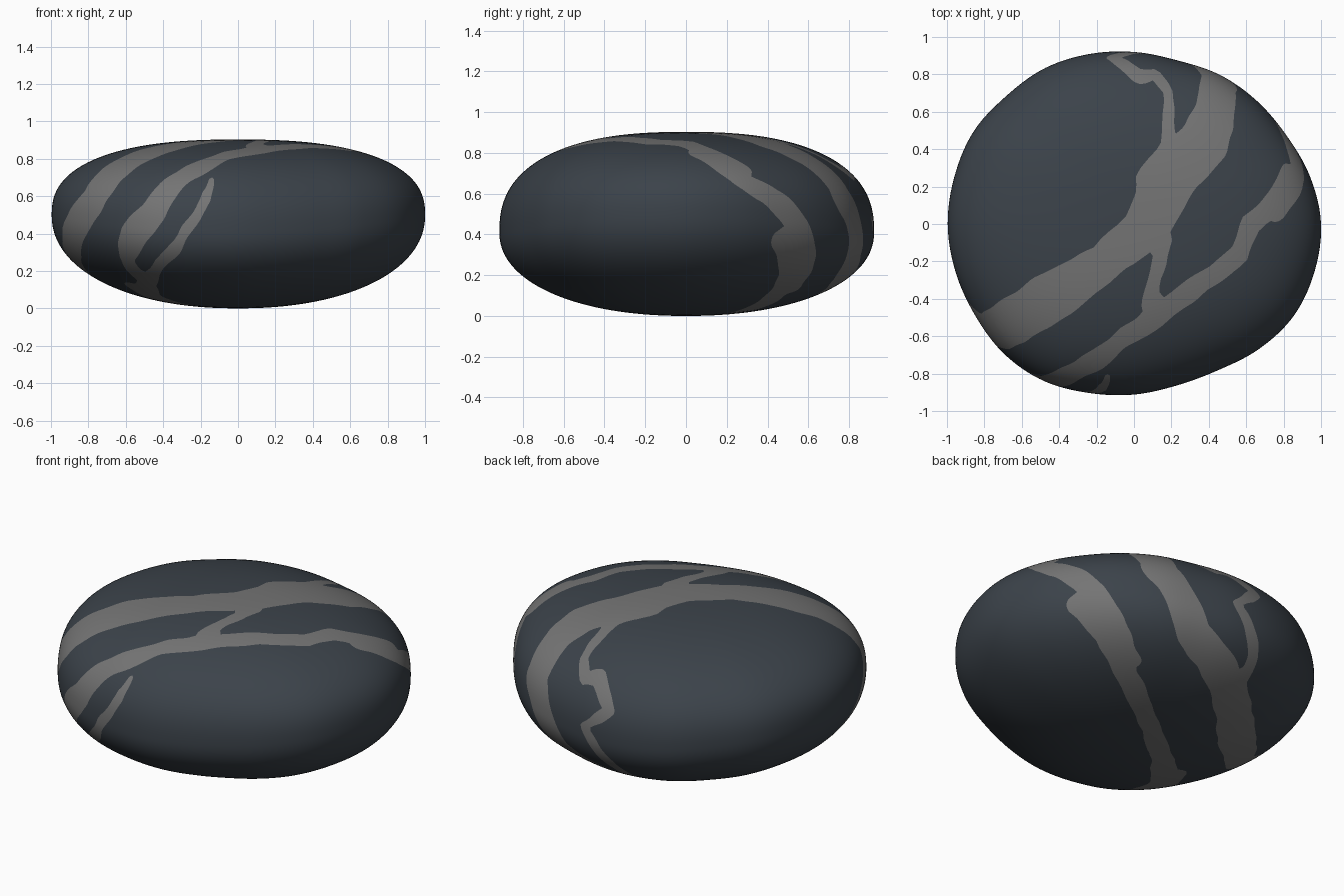
import bpy
import bmesh
from math import atan2, cos, hypot, pi, floor
from mathutils import Vector, geometry, noise

cube = bpy.data.objects.get("Cube")
if cube:
    bpy.data.objects.remove(cube, do_unlink=True)

# Plan outline of the pebble: radius at every 15 degrees, anticlockwise from +x
OUTLINE = [1.0, .975, .943, .93, .92, .905, .92, .94, .96, .967, .99, .993,
           .996, .988, .98, .982, .968, .935, .912, .893, .902, .945, .985, .998]


def outline_radius(angle):
    """Smooth periodic interpolation of the outline."""
    place = (angle / (2 * pi)) % 1 * len(OUTLINE)
    i = floor(place)
    t = place - i
    a, b, c, d = (OUTLINE[(i + k) % len(OUTLINE)] for k in (-1, 0, 1, 2))
    return b + t / 2 * (c - a + t * (2 * a - 5 * b + 4 * c - d + t * (3 * (b - c) + d - a)))


def measure(p):
    """Return rim height and the level of p, which is 1 on the surface."""
    angle = atan2(p.y, p.x)
    rim = .455 + .045 * cos(2 * angle)
    above = p.z > rim
    power = 2.45 if above else 2.15
    height = .903 - rim if above else rim
    level = (hypot(p.x, p.y) / outline_radius(angle)) ** power
    level += (abs(p.z - rim) / height) ** power
    return rim, level ** (1 / power)


def snap(p):
    """Move a point onto the pebble surface."""
    rim, level = measure(p)
    return Vector((p.x / level, p.y / level, rim + (p.z - rim) / level))


# Directions from which stripe paths are laid on: right axis and outward axis
SIDES = {
    "top": (Vector((1, 0, 0)), Vector((0, 0, 1))),
    "front": (Vector((1, 0, 0)), Vector((0, -1, 0))),
    "side": (Vector((0, 1, 0)), Vector((1, 0, 0))),
    "under": (Vector((-1, 1, 0)).normalized(), Vector((.612, .612, -.5)).normalized()),
    "back": (Vector((-1, -1, 0)).normalized(), Vector((-.641, .641, .423)).normalized()),
}


def lay(side, u, v, half_width):
    """Project one path point onto the pebble from a side."""
    right, out = SIDES[side]
    base = right * u + out.cross(right) * v
    steps = (base + out * (1.6 - k * .01) for k in range(320))
    hit = next((p for p in steps if measure(p)[1] <= 1), None)
    if hit is None:
        hit = min((base + out * (k * .02 - 1.6) for k in range(160)),
                  key=lambda p: measure(p)[1])
    return snap(hit), half_width


def path(*runs):
    """Join runs of (side, points) into one list of surface points."""
    return [lay(side, *point) for side, points in runs for point in points]


broad_stripe = path(
    ("under", [(.53, -.13, .08), (.55, .01, .11), (.55, .19, .1), (.52, .365, .1),
               (.39, .58, .095)]),
    ("side", [(.83, .44, .095), (.76, .6, .1)]),
    ("top", [(.45, .75, .1), (.43, .6, .11), (.37, .43, .13), (.22, .29, .15),
             (.15, .15, .14), (.06, -.02, .12), (-.15, -.2, .1), (-.4, -.36, .13),
             (-.66, -.53, .13)]),
    ("front", [(-.77, .58, .11), (-.88, .41, .1), (-.89, .3, .08), (-.84, .2, .08)]),
    ("under", [(.53, -.13, .08)]))

narrow_stripe = path(
    ("top", [(.83, .28, .05), (.77, .14, .06), (.61, 0, .05), (.555, -.16, .045),
             (.355, -.31, .055), (.13, -.48, .065), (-.08, -.62, .05), (-.2, -.72, .06)]),
    ("front", [(-.35, .66, .06), (-.45, .515, .075), (-.56, .39, .08), (-.6, .27, .05),
               (-.49, .14, .05), (-.43, .05, .08)]),
    ("under", [(.1, -.23, .09), (.14, -.097, .06), (.097, .12, .055), (.03, .336, .065),
               (-.08, .595, .06), (-.227, .768, .06)]),
    ("side", [(.51, .13, .055), (.585, .27, .055), (.56, .43, .06), (.45, .555, .06),
              (.27, .67, .055), (.06, .8, .05)]))

back_branch = path(
    ("top", [(.09, .23, .08), (.18, .42, .04), (.18, .55, .025), (.18, .7, .03),
             (.11, .8, .04)]),
    ("back", [(-.573, .43, .045), (-.54, .23, .03)]),
    ("under", [(.62, .74, .03), (.69, .58, .035), (.69, .445, .03), (.6, .3, .04)]))

front_branch = path(
    ("front", [(-.14, .69, .014), (-.17, .58, .025), (-.22, .5, .03), (-.33, .33, .035),
               (-.42, .23, .03), (-.48, .14, .05)]))

top_link = path(("top", [(.16, -.07, .045), (.12, -.25, .035), (.08, -.44, .035)]))

# Break the paths into short tapered pieces that hug the surface
pieces = []
for stripe in (broad_stripe, narrow_stripe, back_branch, front_branch, top_link):
    for (p, wp), (q, wq) in zip(stripe, stripe[1:]):
        count = 1 + int((q - p).length / .12)
        chain = [(snap(p.lerp(q, k / count)), wp + (wq - wp) * k / count)
                 for k in range(count + 1)]
        pieces += zip(chain, chain[1:])


def stripe_field(p):
    """Distance to the nearest stripe edge, negative inside a stripe."""
    best = 9.0
    for (a, wa), (b, wb) in pieces:
        if (p - a).length_squared > .16:
            continue
        near, t = geometry.intersect_point_line(p, a, b)
        t = min(max(t, 0), 1)
        best = min(best, (p - a.lerp(b, t)).length - wa - (wb - wa) * t)
    return best + .014 * noise.noise(p * 9)


def make_material(name, colour):
    mat = bpy.data.materials.new(name)
    mat.use_nodes = True
    mat.diffuse_color = colour
    shader = mat.node_tree.nodes["Principled BSDF"]
    shader.inputs["Base Color"].default_value = colour
    shader.inputs["Roughness"].default_value = .8
    return mat


# Pebble body: a finely divided cube drawn onto the surface
bm = bmesh.new()
bmesh.ops.create_cube(bm, size=2)
bmesh.ops.subdivide_edges(bm, edges=bm.edges[:], cuts=45, use_grid_fill=True)
for v in bm.verts:
    d = v.co.normalized()
    v.co = snap(Vector((d.x, d.y, .455 + d.z * .45)))

# Cut the stripe outlines into the body
field = {v: stripe_field(v.co) for v in bm.verts}
cuts = []
for e in bm.edges[:]:
    a, b = e.verts
    fa, fb = field[a], field[b]
    if fa * fb < 0:
        new = bmesh.utils.edge_split(e, a, fa / (fa - fb))[1]
        field[new] = 0
        cuts.append(new)
bmesh.ops.connect_verts(bm, verts=cuts)

# Colour the faces inside the stripes
for f in bm.faces:
    f.smooth = True
    f.material_index = int(sum(field.get(v, 0) for v in f.verts) < 0)
bmesh.ops.recalc_face_normals(bm, faces=bm.faces[:])

mesh = bpy.data.meshes.new("pebble")
bm.to_mesh(mesh)
bm.free()
mesh.materials.append(make_material("dark slate", (.044, .055, .068, 1)))
mesh.materials.append(make_material("stripe grey", (.175, .175, .175, 1)))
bpy.context.collection.objects.link(bpy.data.objects.new("pebble", mesh))
